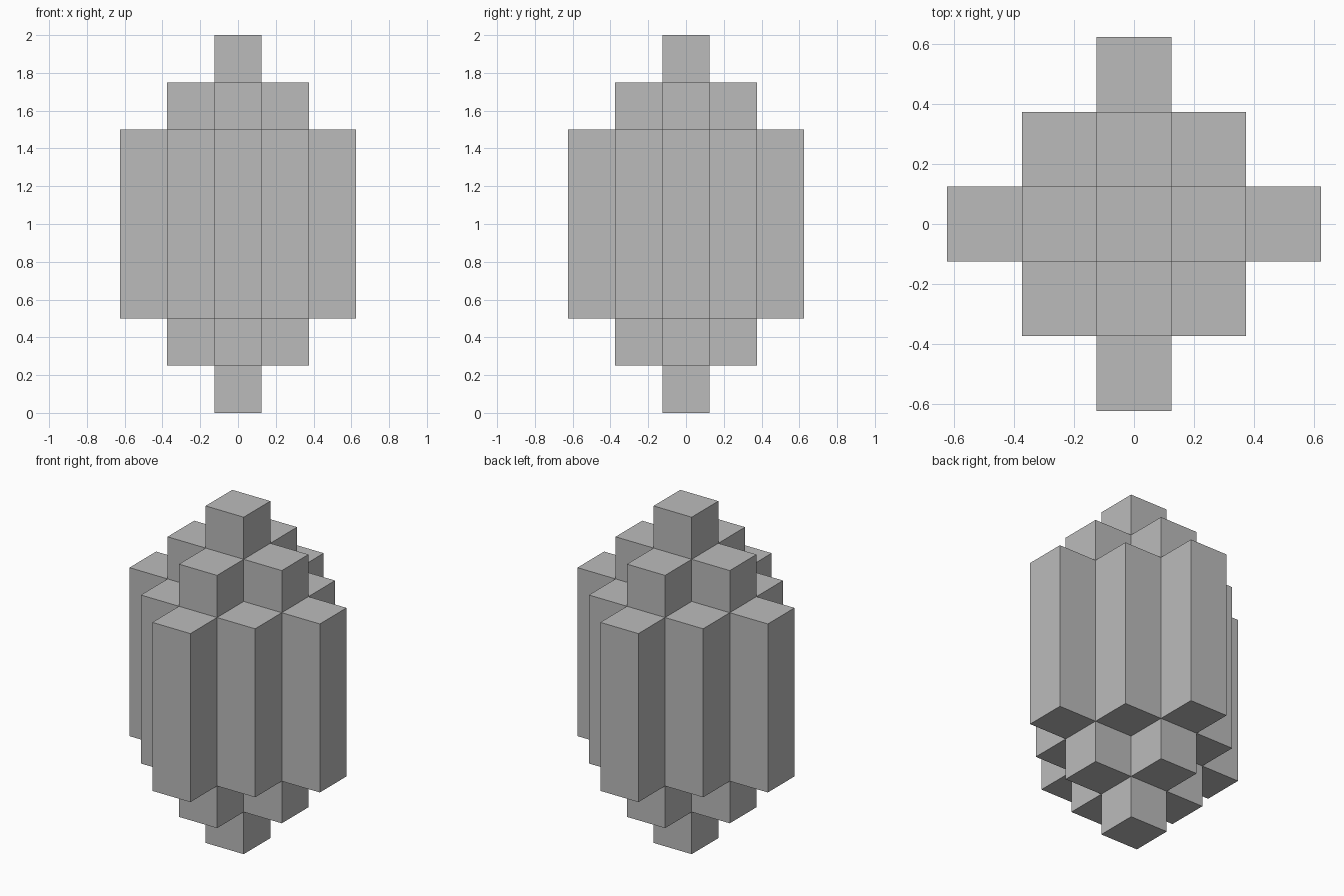
import bpy
import bmesh

cube = bpy.data.objects.get("Cube")
if cube:
    bpy.data.objects.remove(cube, do_unlink=True)

CELL = 0.25   # column width and step height
REACH = 2     # rings of columns around the centre
HEIGHT = 2.0

# Plain grey finish
grey = bpy.data.materials.new("plain_grey")
grey.use_nodes = True
colour = (0.5, 0.5, 0.5, 1)
grey.diffuse_color = colour
grey.node_tree.nodes["Principled BSDF"].inputs["Base Color"].default_value = colour

bm = bmesh.new()


def quad(*points):
    bm.faces.new([bm.verts.new(p) for p in points])


def wall(x, y, dx, dy, low, high):
    """Upright face on the (dx, dy) side of the column centred at x, y."""
    h = CELL / 2
    ax, ay = x + (dx - dy) * -h + 2 * dx * h, y + (dx + dy) * -h + 2 * dy * h
    bx, by = ax - 2 * dy * h, ay + 2 * dx * h
    quad((ax, ay, low), (bx, by, low), (bx, by, high), (ax, ay, high))


# Stepped diamond of square columns, shortened by one step per ring
cells = range(-REACH, REACH + 1)
for i in cells:
    for j in cells:
        ring = abs(i) + abs(j)
        if ring > REACH:
            continue
        x, y, h = i * CELL, j * CELL, CELL / 2
        low, high = ring * CELL, HEIGHT - ring * CELL
        corners = [(x - h, y - h), (x + h, y - h), (x + h, y + h), (x - h, y + h)]
        quad(*[(*c, high) for c in corners])
        quad(*[(*c, low) for c in reversed(corners)])
        # Only the exposed walls, facing the next ring out
        for dx, dy in ((1, 0), (0, 1), (-1, 0), (0, -1)):
            if abs(i + dx) + abs(j + dy) < ring:
                continue
            if ring == REACH:
                wall(x, y, dx, dy, low, high)
            else:
                wall(x, y, dx, dy, high - CELL, high)
                wall(x, y, dx, dy, low, low + CELL)

bmesh.ops.remove_doubles(bm, verts=bm.verts, dist=0.0001)
mesh = bpy.data.meshes.new("stepped_crystal")
bm.to_mesh(mesh)
bm.free()
mesh.materials.append(grey)
crystal = bpy.data.objects.new("stepped_crystal", mesh)
bpy.context.collection.objects.link(crystal)
